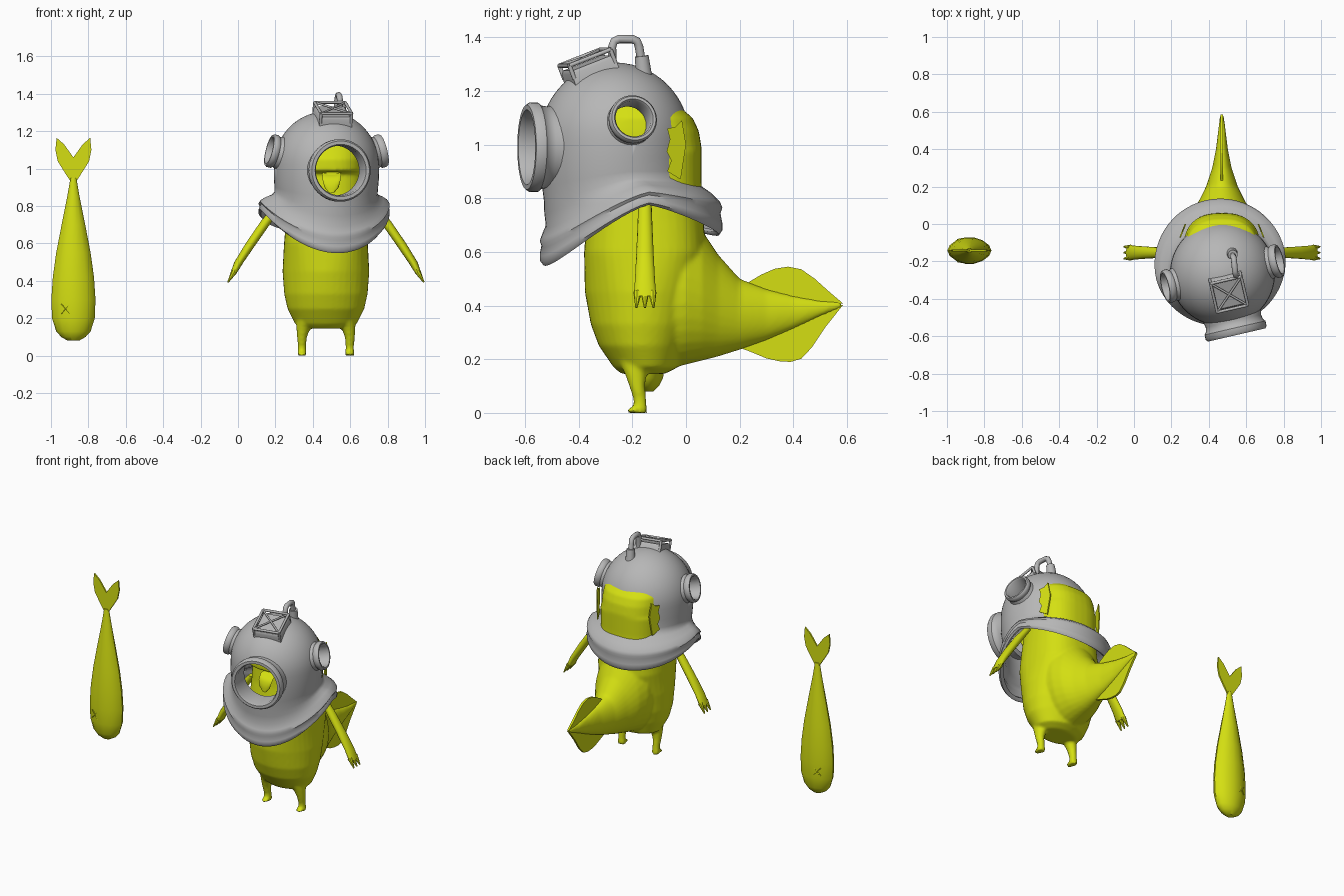
import bpy, bmesh, math
from math import sin, cos, pi, radians
from mathutils import Vector, Matrix

if "Cube" in bpy.data.objects:
    bpy.data.objects.remove(bpy.data.objects["Cube"])


def material(name, rgb):
    m = bpy.data.materials.new(name)
    m.use_nodes = True
    m.diffuse_color = (*rgb, 1)
    m.node_tree.nodes["Principled BSDF"].inputs["Base Color"].default_value = (*rgb, 1)
    return m


YELLOW = material("lime_yellow", (0.66, 0.74, 0.006))
GREY = material("metal_grey", (0.47, 0.47, 0.47))


def ring(c, u, v, n=24, power=2.0):
    """Superellipse of points around c, spanned by vectors u and v."""
    c, u, v, pts = Vector(c), Vector(u), Vector(v), []
    for i in range(n):
        a = 2 * pi * i / n
        f = lambda t: math.copysign(abs(t) ** (2 / power), t)
        pts.append(c + u * f(cos(a)) + v * f(sin(a)))
    return pts


def loft(bm, rings, caps=(True, True), closed=False):
    rows = [[bm.verts.new(p) for p in r] for r in rings]
    pairs = list(zip(rows, rows[1:])) + ([(rows[-1], rows[0])] if closed else [])
    for a, b in pairs:
        for i in range(len(a)):
            j = (i + 1) % len(a)
            bm.faces.new((a[i], a[j], b[j], b[i]))
    if caps[0] and not closed:
        bm.faces.new(rows[0][::-1])
    if caps[1] and not closed:
        bm.faces.new(rows[-1])


def finish(bm, name, mat, matrix=Matrix(), angle=40):
    bmesh.ops.recalc_face_normals(bm, faces=bm.faces)
    me = bpy.data.meshes.new(name)
    bm.to_mesh(me)
    bm.free()
    me.materials.append(mat)
    ob = bpy.data.objects.new(name, me)
    ob.matrix_world = matrix
    bpy.context.collection.objects.link(ob)
    bpy.ops.object.select_all(action='DESELECT')
    ob.select_set(True)
    bpy.context.view_layer.objects.active = ob
    bpy.ops.object.shade_smooth_by_angle(angle=radians(angle))
    return ob


def plate(name, outline, thick, mat):
    """Thin slab; outline in 3D, thick is the extrusion vector."""
    bm, t = bmesh.new(), Vector(thick)
    loft(bm, [[Vector(p) - t / 2 for p in outline], [Vector(p) + t / 2 for p in outline]])
    return finish(bm, name, mat, angle=20)


def rod(bm, a, b, r, r2=None, n=10):
    a, b = Vector(a), Vector(b)
    q = (b - a).to_track_quat('Z', 'Y')
    u, v = q @ Vector((1, 0, 0)), q @ Vector((0, 1, 0))
    r2 = r if r2 is None else r2
    loft(bm, [ring(a, u * r, v * r, n), ring(b, u * r2, v * r2, n)])


CX = 0.47

# Body: torso and head, tail, legs and feet fused into one skin
bm = bmesh.new()
torso = [(.145, -.24, -.08, .12), (.17, -.27, -.03, .165), (.25, -.325, 0, .205), (.33, -.355, .03, .223),
         (.45, -.377, .06, .232), (.6, -.38, .075, .224), (.72, -.37, .065, .214), (.86, -.345, .058, .206),
         (.975, -.335, .058, .206), (.99, -.4, .058, .206), (1.05, -.4, .048, .204), (1.1, -.37, .025, .198),
         (1.145, -.34, -.03, .17), (1.18, -.3, -.09, .12)]
loft(bm, [ring((CX, (f + b) / 2, z), (w, 0, 0), (0, (b - f) / 2, 0), 40, 2 if z < .6 else 2.5)
          for z, f, b, w in torso])
tail = [(-.1, .155, .78, .2), (0, .18, .74, .19), (.06, .195, .68, .165), (.12, .21, .59, .125),
        (.2, .235, .5, .085), (.3, .27, .462, .052), (.4, .312, .437, .032), (.5, .358, .42, .02),
        (.58, .39, .415, .011)]
loft(bm, [ring((CX, y, (lo + hi) / 2), (w, 0, 0), (0, 0, (hi - lo) / 2), 32) for y, lo, hi, w in tail])
for s in (-1, 1):
    x = CX + s * .128
    legs = [(.0, -.17, .024), (.05, -.172, .022), (.1, -.182, .027), (.15, -.188, .038), (.22, -.19, .07)]
    loft(bm, [ring((x - s * max(0, r - .03), y, z), (r, 0, 0), (0, r * 1.1, 0), 16) for z, y, r in legs])
    loft(bm, [ring((x, y, h / 2), (w, 0, 0), (0, 0, h / 2), 12)
              for y, w, h in ((-.218, .014, .014), (-.2, .026, .022), (-.15, .022, .035))])
body = finish(bm, "body", YELLOW)
rm = body.modifiers.new("fuse", 'REMESH')
rm.mode, rm.voxel_size, rm.use_smooth_shade = 'VOXEL', .009, True
sm = body.modifiers.new("soften", 'SMOOTH')
sm.factor, sm.iterations = .5, 5

# Tongue hanging from the mouth
bm = bmesh.new()
loft(bm, [ring((.5, y, z), (w, 0, 0), (0, .008, .006), 16)
          for y, z, w in ((-.33, .98, .05), (-.4, .972, .05), (-.425, .94, .048), (-.43, .9, .038), (-.43, .875, .016))])
finish(bm, "tongue", YELLOW, angle=60)

# Tail fin lobes
upper = [(.18, .46), (.23, .485), (.28, .515), (.33, .537), (.38, .545), (.43, .535), (.48, .5), (.53, .455), (.585, .408), (.4, .38)]
lower = [(.18, .25), (.24, .228), (.3, .203), (.35, .192), (.39, .19), (.43, .202), (.47, .245), (.52, .32), (.585, .402), (.4, .4)]
for name, pts in (("upper_tail_fin", upper), ("lower_tail_fin", lower)):
    plate(name, [(CX, y, z) for y, z in pts], (.014, 0, 0), YELLOW)

# Arms with three fingers, and jagged gill frills
frill = [(0, 1.0), (-.015, 1.09), (-.04, 1.065), (-.07, 1.06), (-.06, 1.02), (-.072, .975), (-.055, .94), (-.07, .9), (-.02, .87)]
for s, side in ((1, "left"), (-1, "right")):
    bm = bmesh.new()
    arm = [(.8, .255, .024, .024), (.72, .317, .03, .027), (.6, .4, .029, .032), (.5, .465, .025, .037), (.435, .497, .016, .042)]
    loft(bm, [ring((CX + s * d, -.153, z), (w, 0, 0), (0, h, 0), 16) for z, d, w, h in arm])
    for k in (-1, 0, 1):
        rod(bm, (CX + s * .49, -.153 + k * .027, .45), (CX + s * .524, -.153 + k * .032, .392), .016, .004, 8)
    finish(bm, side + "_arm", YELLOW)
    plate(side + "_gill_frill", [(CX + s * (.195 - y * .4), y, z) for y, z in frill], (.008, 0, 0), YELLOW)

# Helmet shell: dome, neck and a saddle-shaped collar
YAW = Matrix.Translation((.473, -.265, 0)) @ Matrix.Rotation(radians(13), 4, 'Z')
R, HZ = .28, 1.02
rows = [(max(.01, R * sin(a)), HZ + R * 1.02 * cos(a), 0, 0, 0) for a in [i * pi / 28 for i in range(15)]]
rows += [(.281, .95, 0, 0, 0), (.277, .9, .05, 0, .005), (.276, .875, .09, 0, .012), (.288, .862, .115, .01, .025),
         (.318, .85, .16, .03, .04), (.343, .836, .18, .05, .05), (.352, .823, .19, .06, .05), (.345, .812, .195, .07, .05),
         (.352, .795, .21, .09, .05), (.352, .783, .222, .105, .05), (.34, .775, .227, .115, .05), (.32, .785, .22, .11, .05)]
N, rings = 64, []
for r, z, df, db, dy in rows:
    pts = []
    for i in range(N):
        a = 2 * pi * i / N
        front, back = max(0, -sin(a)) ** 1.3, max(0, sin(a)) ** 1.2
        rr = r * (1 - (.07 * front if dy > .03 else 0))
        pts.append((rr * cos(a), rr * sin(a) + dy, z - df * front - db * back))
    rings.append(pts)
bm = bmesh.new()
loft(bm, rings, caps=(True, False))
helmet = finish(bm, "helmet", GREY, YAW, 50)
so = helmet.modifiers.new("shell", 'SOLIDIFY')
so.thickness, so.offset = .012, -1


def facing(direction, z):
    return YAW @ Matrix.Translation((0, 0, z)) @ Vector(direction).to_track_quat('Z', 'Y').to_matrix().to_4x4()


# Port rings and the round openings behind them
front_prof = [(.133, .2), (.165, .205), (.152, .26), (.156, .285), (.167, .298), (.167, .325), (.158, .337), (.14, .337), (.133, .32)]
side_prof = [(.068, .23), (.097, .24), (.082, .285), (.09, .295), (.09, .315), (.084, .324), (.074, .324), (.068, .315)]
e = radians(14)
ports = [("front_port", (0, -1, 0), .99, front_prof, .135),
         ("left_port", (cos(e), 0, sin(e)), HZ, side_prof, .07),
         ("right_port", (-cos(e), 0, sin(e)), HZ, side_prof, .07)]
cutters = []
for name, d, z, prof, hole in ports:
    m = facing(d, z)
    bm = bmesh.new()
    loft(bm, [ring((0, 0, h), (r, 0, 0), (0, r, 0), 40) for r, h in prof], closed=True)
    finish(bm, name + "_ring", GREY, m)
    bm = bmesh.new()
    rod(bm, (0, 0, .12), (0, 0, .45), hole, n=40)
    cut = finish(bm, name + "_cutter", GREY, m)
    cut.hide_render = True
    bo = helmet.modifiers.new(name, 'BOOLEAN')
    bo.operation, bo.solver, bo.object = 'DIFFERENCE', 'EXACT', cut
    cutters.append(cut)
bpy.context.view_layer.update()
shell = bpy.data.meshes.new_from_object(helmet.evaluated_get(bpy.context.evaluated_depsgraph_get()))
helmet.modifiers.clear()
helmet.data = shell
for c in cutters:
    bpy.data.objects.remove(c)

# Top hatch: base block with a barred square guard
bm = bmesh.new()
loft(bm, [ring((0, 0, h), (w, w, 0), (-w, w, 0), 4) for w, h in ((.09, -.06), (.088, 0), (.078, .012))])
h, w = .034, .084
corners = [(-w, -w, h), (w, -w, h), (w, w, h), (-w, w, h)]
for i in range(4):
    rod(bm, corners[i], corners[(i + 1) % 4], .008)
    rod(bm, corners[i], (corners[i][0], corners[i][1], -.02), .008)
for i in range(2):
    rod(bm, corners[i], corners[i + 2], .006)
finish(bm, "top_hatch", GREY, YAW @ Matrix.Translation((0, 0, HZ)) @ Matrix.Rotation(radians(21), 4, 'X')
       @ Matrix.Translation((.01, 0, .292)))

# Bent air pipe with its fitting
cu = bpy.data.curves.new("air_pipe", 'CURVE')
cu.dimensions, cu.bevel_depth, cu.bevel_resolution, cu.use_fill_caps = '3D', .016, 3, True
sp = cu.splines.new('POLY')
path = [(.545, -.275, 1.27), (.545, -.275, 1.365), (.543, -.268, 1.385), (.54, -.25, 1.393), (.535, -.2, 1.393),
        (.533, -.183, 1.385), (.53, -.175, 1.365), (.525, -.16, 1.27)]
sp.points.add(len(path) - 1)
for p, co in zip(sp.points, path):
    p.co = (*co, 1)
pipe = bpy.data.objects.new("air_pipe", cu)
cu.materials.append(GREY)
bpy.context.collection.objects.link(pipe)
bm = bmesh.new()
rod(bm, (.523, -.155, 1.24), (.528, -.165, 1.33), .032, .026, 14)
finish(bm, "pipe_fitting", GREY)

# Separate fish standing on its nose, with forked tail and crossed eyes
FX, FY = -.88, -.142
bm = bmesh.new()
fish = [(.08, .03, .02), (.1, .065, .042), (.13, .092, .058), (.2, .114, .07), (.3, .118, .073), (.42, .11, .07),
        (.55, .092, .06), (.7, .063, .044), (.85, .033, .025), (.95, .016, .012)]
loft(bm, [ring((FX, FY, z), (w, 0, 0), (0, d, 0), 14, 1.8) for z, w, d in fish])
finish(bm, "fish_body", YELLOW)
half = [(.014, .93), (.05, .985), (.084, 1.04), (.096, 1.1), (.09, 1.165), (.05, 1.13), (.025, 1.095)]
outline = half + [(0, 1.06)] + [(-x, z) for x, z in half[::-1]]
plate("fish_tail", [(FX + x, FY, z) for x, z in outline], (0, .01, 0), YELLOW)
bm = bmesh.new()
for s in (-1, 1):
    for k in (-1, 1):
        rod(bm, (FX - .065, FY + s * .059, .25 - k * .025), (FX - .02, FY + s * .067, .25 + k * .025), .003, n=6)
finish(bm, "fish_eye_marks", YELLOW)
